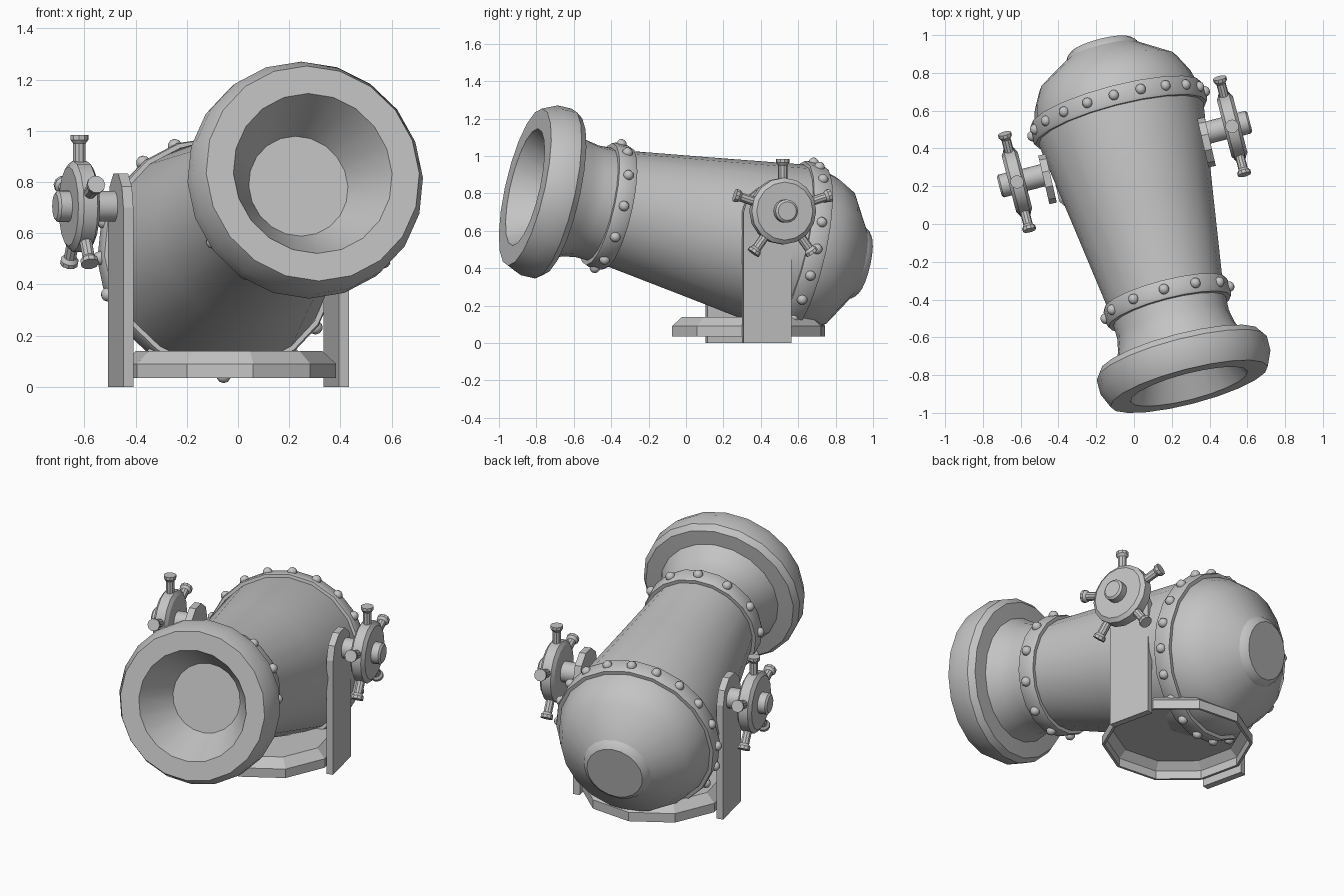
import bpy, bmesh, math
from mathutils import Vector, Matrix

if "Cube" in bpy.data.objects:
    bpy.data.objects.remove(bpy.data.objects["Cube"])

metal = bpy.data.materials.new("grey_metal")
metal.diffuse_color = (0.55, 0.55, 0.55, 1)
metal.use_nodes = True
metal.node_tree.nodes["Principled BSDF"].inputs["Base Color"].default_value = metal.diffuse_color


def finish(name, bm, matrix=Matrix(), angle=30):
    """Turn a bmesh into a shaded object."""
    bmesh.ops.remove_doubles(bm, verts=bm.verts, dist=1e-5)
    bmesh.ops.recalc_face_normals(bm, faces=bm.faces)
    me = bpy.data.meshes.new(name)
    bm.to_mesh(me)
    bm.free()
    me.materials.append(metal)
    ob = bpy.data.objects.new(name, me)
    bpy.context.collection.objects.link(ob)
    ob.matrix_world = matrix
    bpy.ops.object.select_all(action='DESELECT')
    ob.select_set(True)
    bpy.context.view_layer.objects.active = ob
    if angle:
        bpy.ops.object.shade_smooth_by_angle(angle=math.radians(angle))
    return ob


def lathe(bm, profile, sides, phase=0.0, matrix=Matrix()):
    """Revolve (radius, height) points around local z."""
    rings = []
    for r, h in profile:
        if r == 0:
            rings.append([bm.verts.new(matrix @ Vector((0, 0, h)))] * sides)
            continue
        ring = []
        for i in range(sides):
            a = phase + math.tau * i / sides
            ring.append(bm.verts.new(matrix @ Vector((r * math.cos(a), r * math.sin(a), h))))
        rings.append(ring)
    for lo, hi in zip(rings, rings[1:]):
        for i in range(sides):
            j = (i + 1) % sides
            vs = list(dict.fromkeys((lo[i], lo[j], hi[j], hi[i])))
            if len(vs) > 2:
                bm.faces.new(vs)


# Barrel frame: local z runs from the breech to the muzzle, local y is up
yaw, pitch = math.radians(14.5), math.radians(12.5)
axis = Vector((math.sin(yaw) * math.cos(pitch), -math.cos(yaw) * math.cos(pitch), math.sin(pitch)))
barrel_frame = Matrix.Translation((-0.175, 0.945, 0.42)) @ axis.to_track_quat('Z', 'Y').to_matrix().to_4x4()

# Barrel with domed breech, flared muzzle and tapered bore
bm = bmesh.new()
lathe(bm, [(0, 0), (0.165, 0), (0.19, 0.02), (0.20, 0.04), (0.375, 0.155), (0.425, 0.25),
           (0.45, 0.34), (0.45, 0.44), (0.38, 0.92), (0.312, 1.40), (0.305, 1.56),
           (0.318, 1.63), (0.35, 1.71), (0.44, 1.715), (0.465, 1.75), (0.465, 1.83),
           (0.43, 1.91), (0.32, 1.91), (0.20, 1.68), (0, 1.68)], 20, math.pi / 2)
finish("barrel", bm, barrel_frame)

# Riveted bands
for name, r, t0, t1, count in (("rear", 0.474, 0.33, 0.435, 20), ("front", 0.34, 1.39, 1.49, 12)):
    bm = bmesh.new()
    lathe(bm, [(r - 0.04, t0), (r - 0.006, t0), (r, t0 + 0.015), (r, t1 - 0.015),
               (r - 0.006, t1), (r - 0.04, t1)], 20, math.pi / 2)
    finish(name + "_band", bm, barrel_frame)
    bm = bmesh.new()
    for i in range(count):
        a = math.pi / 2 + math.tau * i / count
        place = Matrix.Translation((r * math.cos(a) * 0.995, r * math.sin(a) * 0.995, (t0 + t1) / 2))
        bmesh.ops.create_uvsphere(bm, u_segments=10, v_segments=8, radius=0.028, matrix=place)
    finish(name + "_rivets", bm, barrel_frame, 40)

# Hollow ten-sided base
turn = Matrix.Rotation(math.radians(13), 4, 'Z')
bm = bmesh.new()
lathe(bm, [(0, 0.14), (0.365, 0.14), (0.42, 0.09), (0.42, 0.035), (0.405, 0.035),
           (0.405, 0.085), (0.36, 0.125), (0, 0.125)], 10, -math.pi / 2)
finish("base", bm, Matrix.Translation((-0.035, 0.335, 0)) @ turn, 0)

# Handwheel profiles: axle, disc and outer hub along local z, then a spoke
wheel_profile = [(0, 0.42), (0.06, 0.42), (0.06, 0.545), (0.155, 0.545), (0.178, 0.56),
                 (0.178, 0.615), (0.155, 0.632), (0.062, 0.632), (0.062, 0.675),
                 (0.05, 0.685), (0, 0.685)]
spoke_profile = [(0.025, 0.15), (0.025, 0.245), (0.036, 0.26), (0.036, 0.278), (0, 0.278)]

for side, s in (("left", -1), ("right", 1)):
    # Upright post with a rounded top
    bm = bmesh.new()
    outline = [(-0.132, 0), (0.132, 0)]
    for i in range(6):
        a = math.pi * i / 5
        outline.append((0.132 * math.cos(a), 0.70 + 0.14 * math.sin(a)))
    verts = [bm.verts.new((s * 0.412, y, z)) for y, z in outline]
    face = bm.faces.new(verts)
    out = bmesh.ops.extrude_face_region(bm, geom=[face])
    bmesh.ops.translate(bm, verts=[v for v in out["geom"] if isinstance(v, bmesh.types.BMVert)],
                        vec=(s * 0.04, 0, 0))
    finish(side + "_post", bm, Matrix.Translation((-0.037, 0.335, 0)) @ turn, 0)

    # Handwheel with five knobbed spokes
    bm = bmesh.new()
    outward = Matrix.Rotation(s * math.pi / 2, 4, 'Y')
    lathe(bm, wheel_profile, 16, 0, outward)
    for i in range(5):
        place = Matrix.Translation((s * 0.588, 0, 0)) @ Matrix.Rotation(math.tau * i / 5, 4, 'X')
        lathe(bm, spoke_profile, 10, 0, place)
    wheel_frame = Matrix.Translation((-0.05, 0.37, 0.705)) @ Matrix.Rotation(yaw, 4, 'Z')
    finish(side + "_handwheel", bm, wheel_frame)
